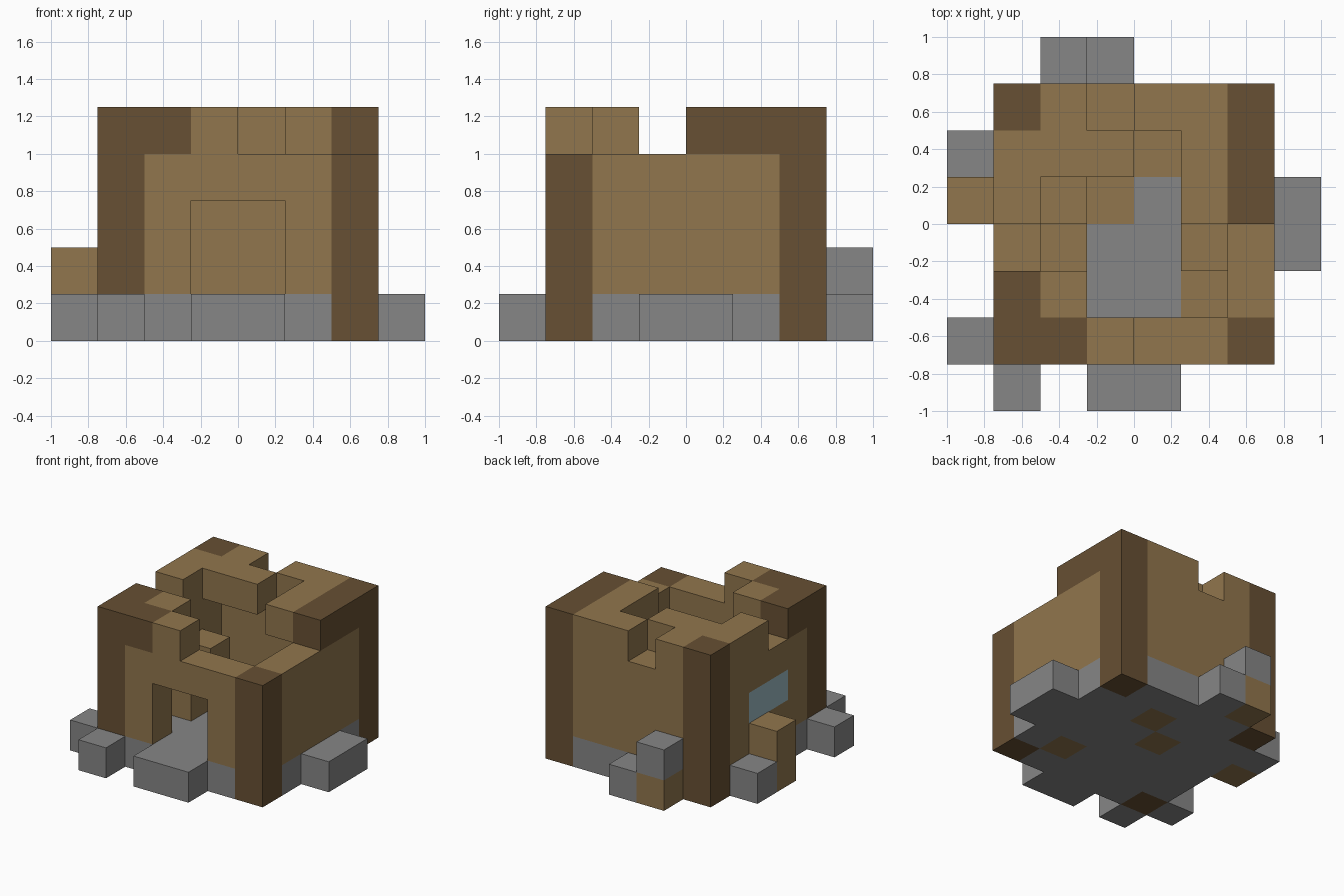
import bpy
import bmesh
from mathutils import Vector

old = bpy.data.objects.get("Cube")
if old:
    bpy.data.objects.remove(old, do_unlink=True)

CELL = 0.25


def make_material(name, color):
    mat = bpy.data.materials.new(name)
    mat.use_nodes = True
    mat.diffuse_color = (*color, 1)
    mat.node_tree.nodes["Principled BSDF"].inputs["Base Color"].default_value = (*color, 1)
    return mat


plank = make_material("plank_brown", (0.283, 0.181, 0.074))
timber = make_material("dark_timber", (0.136, 0.08, 0.033))
stone = make_material("stone_grey", (0.238, 0.238, 0.238))
glass = make_material("window_blue", (0.33, 0.48, 0.54))

cells = {}      # grid cell -> part name
parts = {}      # part name -> material


def fill(part, mat, x, y, z):
    """Fill a block of grid cells; each range is (first, last) or one index."""
    parts[part] = mat
    spans = [(r, r) if isinstance(r, int) else r for r in (x, y, z)]
    for i in range(spans[0][0], spans[0][1] + 1):
        for j in range(spans[1][0], spans[1][1] + 1):
            for k in range(spans[2][0], spans[2][1] + 1):
                cells[i, j, k] = part


def carve(x, y, z):
    """Empty a block of grid cells."""
    fill("void", None, x, y, z)
    for c in [c for c, p in cells.items() if p == "void"]:
        del cells[c]
    del parts["void"]


# Stone base with a few plank floor tiles
fill("foundation", stone, (1, 6), (1, 6), 0)
for i, j in ((4, 5), (5, 2), (3, 4)):
    fill("floor_tiles", plank, i, j, 0)

# Plank walls around the hollow room
fill("walls", plank, (1, 6), (1, 6), (1, 3))
carve((2, 5), (2, 5), (1, 3))

# Doorway and side window
carve((3, 4), 1, (1, 2))
fill("side_window", glass, 1, (3, 4), 2)

# Broken roof
fill("roof", plank, (1, 2), (4, 6), 4)
carve(2, 4, 4)
fill("roof", plank, 3, 5, 4)
fill("roof", plank, (4, 5), 6, 4)
fill("roof", plank, 5, (4, 5), 4)
fill("roof", plank, 2, 2, 4)
fill("roof", plank, 3, 1, 4)

# Corner posts and remaining top beams
for i, j, top in ((1, 1, 4), (6, 1, 3), (1, 6, 4), (6, 6, 4)):
    fill("corner_posts", timber, i, j, (0, top))
fill("top_beams", timber, 6, (4, 5), 4)
fill("top_beams", timber, 1, 2, 4)
fill("top_beams", timber, 2, 1, 4)

# Inner stairs and bench
fill("stairs", plank, 2, 3, 1)
fill("stairs", plank, 2, 4, (1, 2))
fill("bench", plank, 5, 3, 1)

# Doorstep and fallen rubble outside
fill("doorstep", stone, (3, 4), 0, 0)
fill("side_step", stone, 7, (3, 4), 0)
for i, j, k in ((1, 0, 0), (0, 1, 0), (0, 5, 0), (3, 7, 0), (2, 7, 1)):
    fill("stone_rubble", stone, i, j, k)
fill("plank_rubble", plank, 2, 7, 0)
fill("plank_rubble", plank, 0, 4, (0, 1))

# Turn each part into a mesh of its exposed faces
AXES = [Vector(v) for v in ((1, 0, 0), (0, 1, 0), (0, 0, 1))]
ORIGIN = Vector((-1, -1, 0))


def build(part, mat):
    bm = bmesh.new()
    for c in [c for c, p in cells.items() if p == part]:
        centre = ORIGIN + (Vector(c) + Vector((0.5, 0.5, 0.5))) * CELL
        for a in range(3):
            for sign in (-1, 1):
                n = AXES[a] * sign
                if tuple(int(q) for q in Vector(c) + n) in cells:
                    continue
                u = AXES[(a + 1) % 3] * sign
                v = AXES[(a + 2) % 3]
                ring = (-u - v, u - v, u + v, v - u)
                bm.faces.new([bm.verts.new(centre + (n + r) * CELL / 2) for r in ring])
    bmesh.ops.remove_doubles(bm, verts=bm.verts, dist=0.001)
    mesh = bpy.data.meshes.new(part)
    bm.to_mesh(mesh)
    bm.free()
    mesh.materials.append(mat)
    bpy.context.scene.collection.objects.link(bpy.data.objects.new(part, mesh))


for part, mat in parts.items():
    build(part, mat)
